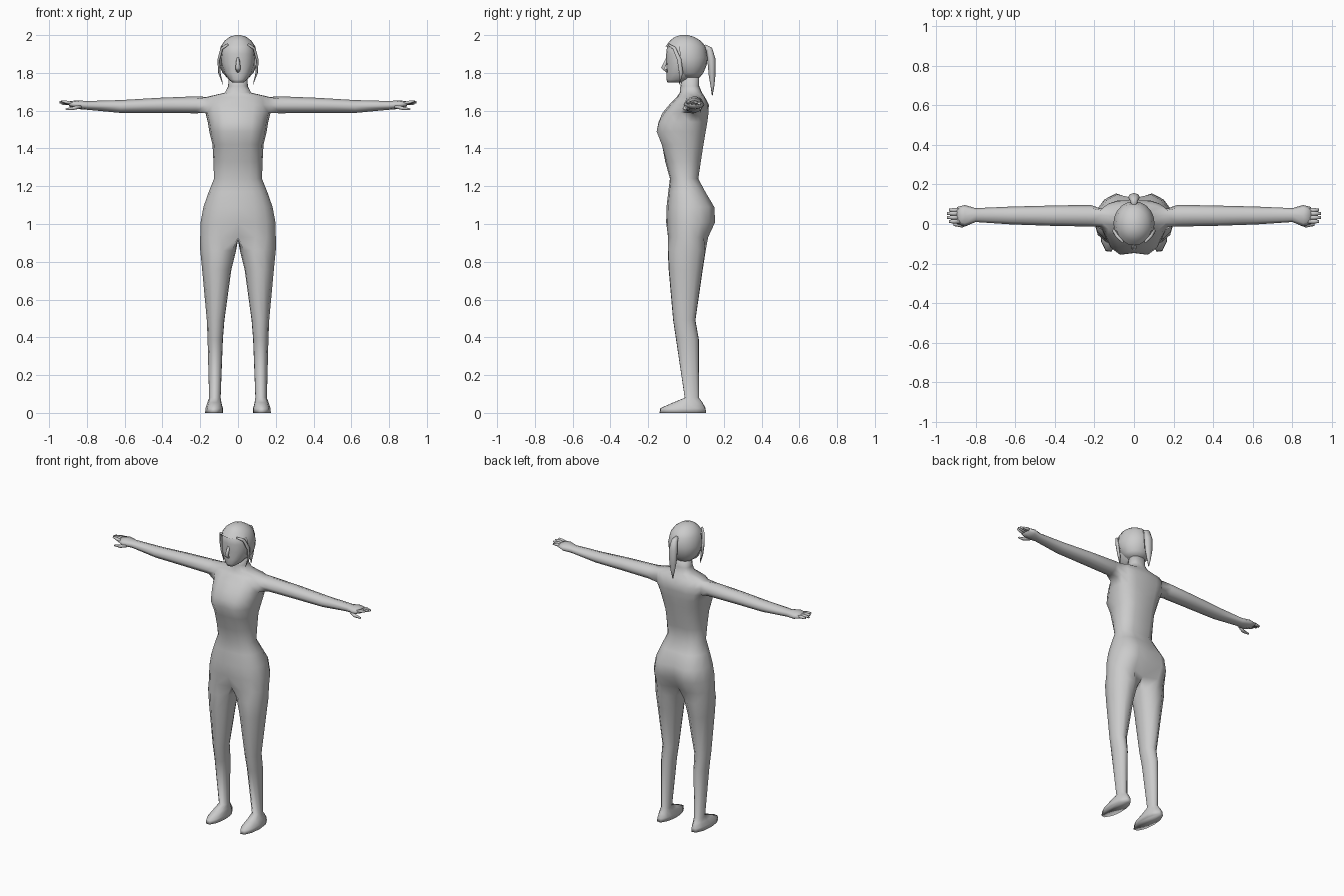
import bpy, bmesh
from math import sin, cos, radians, copysign
from mathutils import Vector, Matrix

cube = bpy.data.objects.get("Cube")
if cube:
    bpy.data.objects.remove(cube, do_unlink=True)

GREY = (0.6, 0.6, 0.6, 1)
grey = bpy.data.materials.new("plain grey")
grey.use_nodes = True
grey.diffuse_color = GREY
grey.node_tree.nodes["Principled BSDF"].inputs["Base Color"].default_value = GREY


def power(v, p):
    return copysign(abs(v) ** p, v)


def skin(bm, a, b, closed=True):
    """Quads between two rows of vertices."""
    n = len(a)
    for i in range(n if closed else n - 1):
        j = (i + 1) % n
        bm.faces.new((a[i], a[j], b[j], b[i]))


def finish(name, bm, mirrored=False):
    if mirrored:
        bmesh.ops.mirror(bm, geom=bm.verts[:] + bm.edges[:] + bm.faces[:],
                         matrix=Matrix(), merge_dist=1e-4, axis='X')
        bmesh.ops.remove_doubles(bm, verts=bm.verts, dist=1e-4)
    bmesh.ops.recalc_face_normals(bm, faces=bm.faces)
    mesh = bpy.data.meshes.new(name)
    bm.to_mesh(mesh)
    bm.free()
    mesh.materials.append(grey)
    mesh.shade_smooth()
    obj = bpy.data.objects.new(name, mesh)
    bpy.context.collection.objects.link(obj)
    return obj


def add_row(bm, points):
    return [bm.verts.new(p) for p in points]


def loft(bm, rows):
    rows = [add_row(bm, r) for r in rows]
    for a, b in zip(rows, rows[1:]):
        skin(bm, a, b)
    bm.faces.new(rows[0])
    bm.faces.new(rows[-1])


def flat_ring(z, w, front, back, n=16, p=0.9):
    """Level ring, half width w, from y = front to y = back."""
    mid, half = (front + back) / 2, (back - front) / 2
    angles = [radians(360 * i / n) for i in range(n)]
    return [(w * power(sin(t), p), mid - half * power(cos(t), p), z) for t in angles]


def tube(bm, path, n=6):
    """Tapered tube through (x, y, z, radius across, radius deep)."""
    pts = [Vector(p[:3]) for p in path]
    rows = []
    for i, p in enumerate(path):
        d = (pts[min(i + 1, len(pts) - 1)] - pts[max(i - 1, 0)]).normalized()
        side = Vector((1, 0, 0)) if abs(d.x) < 0.7 else Vector((0, 1, 0))
        side = (side - d * side.dot(d)).normalized()
        up = d.cross(side)
        rows.append([pts[i] + side * p[3] * cos(radians(360 * k / n))
                     + up * p[4] * sin(radians(360 * k / n)) for k in range(n)])
    loft(bm, rows)


# Body: half torso rows of z, width, front, back, middle, front dip, back dip
TORSO = [
    (1.79, .050, -.02, .07, .03, 0, 0), (1.73, .052, -.03, .07, .03, 0, 0),
    (1.695, .07, -.033, .085, .035, 0, 0), (1.672, .17, -.05, .10, .045, 0, 0),
    (1.63, .176, -.09, .122, .042, 0, 0), (1.588, .172, -.125, .125, .04, 0, .01),
    (1.54, .16, -.155, .12, .02, .01, .01), (1.49, .152, -.167, .112, 0, .02, .01),
    (1.42, .135, -.137, .10, -.01, .01, .01), (1.33, .13, -.11, .085, -.01, 0, .01),
    (1.24, .127, -.085, .07, -.01, 0, .005), (1.17, .155, -.094, .11, 0, 0, .01),
    (1.09, .183, -.103, .16, .01, 0, .03), (1.01, .198, -.105, .165, .01, 0, .04),
    (.93, .2, -.103, .125, .01, .03, .04)]
# Leg and foot rows of z, inner x, outer x, front, back
LEG = [
    (.86, .010, .2, -.1, .108), (.76, .035, .19, -.095, .092),
    (.49, .072, .165, -.07, .052), (.39, .08, .161, -.055, .07),
    (.08, .092, .153, -.008, .07), (.055, .088, .162, -.07, .09),
    (.025, .08, .172, -.14, .108), (0, .08, .174, -.145, .11)]
# Arm rows of x, y, half depth, z, half height
ARM = [
    (.22, .042, .055, 1.631, .045), (.42, .042, .051, 1.628, .04),
    (.62, .043, .045, 1.622, .034), (.80, .045, .035, 1.628, .023),
    (.855, .042, .054, 1.632, .023), (.895, .043, .043, 1.636, .013)]

bm = bmesh.new()
rows = []
for z, w, front, back, mid, dip_f, dip_b in TORSO:
    pts = []
    for i in range(9):
        t = radians(22.5 * i)
        reach = mid - front if i < 4 else back - mid
        y = mid - reach * power(cos(t), 0.9)
        y += dip_f if i == 0 else -dip_b if i == 8 else 0
        pts.append((w * max(sin(t), 0) ** 0.8 if 0 < i < 8 else 0, y, z))
    rows.append(add_row(bm, pts))
for k, (a, b) in enumerate(zip(rows, rows[1:])):
    if k in (3, 4):  # leave the shoulder open for the arm
        skin(bm, a[:4], b[:4], False)
        skin(bm, a[5:], b[5:], False)
    else:
        skin(bm, a, b, False)
bm.faces.new(rows[0])

# Crotch row gains three inner points, then runs on down the leg
crotch = rows[-1]
y0, y1 = crotch[0].co.y, crotch[-1].co.y
row = crotch + add_row(bm, [(0, y1 + (y0 - y1) * k / 4, .915) for k in (1, 2, 3)])
leg_angles = [-50 + 35 * i for i in range(9)] + [250, 270, 290]
for z, inner, outer, front, back in LEG:
    cx, cy, rx, ry = (inner + outer) / 2, (front + back) / 2, (outer - inner) / 2, (back - front) / 2
    new = add_row(bm, [(cx + rx * sin(radians(t)), cy - ry * cos(radians(t)), z)
                       for t in leg_angles])
    skin(bm, row, new)
    row = new
bm.faces.new(row)

# Arm grows from the shoulder opening
top, middle, low = rows[3], rows[4], rows[5]
row = low[3:6] + [middle[5]] + top[5:2:-1] + [middle[3]]
for x, y, ry, z, rz in ARM:
    new = add_row(bm, [(x, y + ry * cos(radians(t)), z + rz * sin(radians(t)))
                       for t in range(225, 585, 45)])
    skin(bm, row, new)
    row = new
bm.faces.new(row)
finish("body", bm, True)

# Fingers and thumbs
bm = bmesh.new()
for y, z, tip in ((.013, 1.651, .935), (.033, 1.648, .945), (.053, 1.643, .945), (.07, 1.636, .935)):
    tube(bm, [(.875, y, 1.637, .012, .01), (.91, y, (z + 1.64) / 2, .011, .009), (tip, y, z, .007, .005)])
tube(bm, [(.835, .01, 1.622, .014, .012), (.87, -.006, 1.613, .012, .01), (.912, -.004, 1.607, .006, .005)])
finish("fingers", bm, True)

# Head with jaw and chin
bm = bmesh.new()
loft(bm, [flat_ring(*r) for r in (
    (1.748, .028, -.098, -.03), (1.765, .05, -.104, .03), (1.80, .074, -.103, .065),
    (1.85, .088, -.104, .09), (1.90, .09, -.105, .10), (1.945, .083, -.1, .09), (1.97, .05, -.07, .06))])
finish("head", bm)

# Nose
bm = bmesh.new()
tube(bm, [(0, -.095, 1.885, .007, .008), (0, -.122, 1.825, .014, .012), (0, -.1, 1.808, .01, .008)])
finish("nose", bm)

# Hair cap, open over the face
bm = bmesh.new()
loft(bm, [flat_ring(*r, n=20, p=1) for r in (
    (1.775, .058, -.03, .072), (1.80, .082, -.06, .092), (1.84, .099, -.09, .109),
    (1.88, .104, -.108, .115), (1.94, .092, -.108, .104), (1.97, .072, -.086, .078),
    (1.99, .045, -.06, .045), (2.0, .015, -.03, .01))])
bmesh.ops.delete(bm, geom=[f for f in bm.faces if f.normal.z > -2
                           and f.calc_center_median().y < -.035
                           and f.calc_center_median().z < 1.935], context='FACES')
finish("hair", bm)

# Side locks framing the face
bm = bmesh.new()
tube(bm, [(.055, -.092, 1.95, .006, .006), (.085, -.062, 1.93, .008, .01), (.102, -.036, 1.87, .007, .013),
          (.099, -.026, 1.80, .006, .012), (.08, -.036, 1.74, .001, .002)])
finish("side_locks", bm, True)

# Ponytail
bm = bmesh.new()
tube(bm, [(0, .095, 1.94, .012, .012), (0, .122, 1.925, .022, .018), (0, .135, 1.87, .03, .022),
          (0, .138, 1.79, .026, .018), (0, .14, 1.73, .014, .01), (0, .139, 1.68, .002, .002)], 8)
finish("ponytail", bm)
